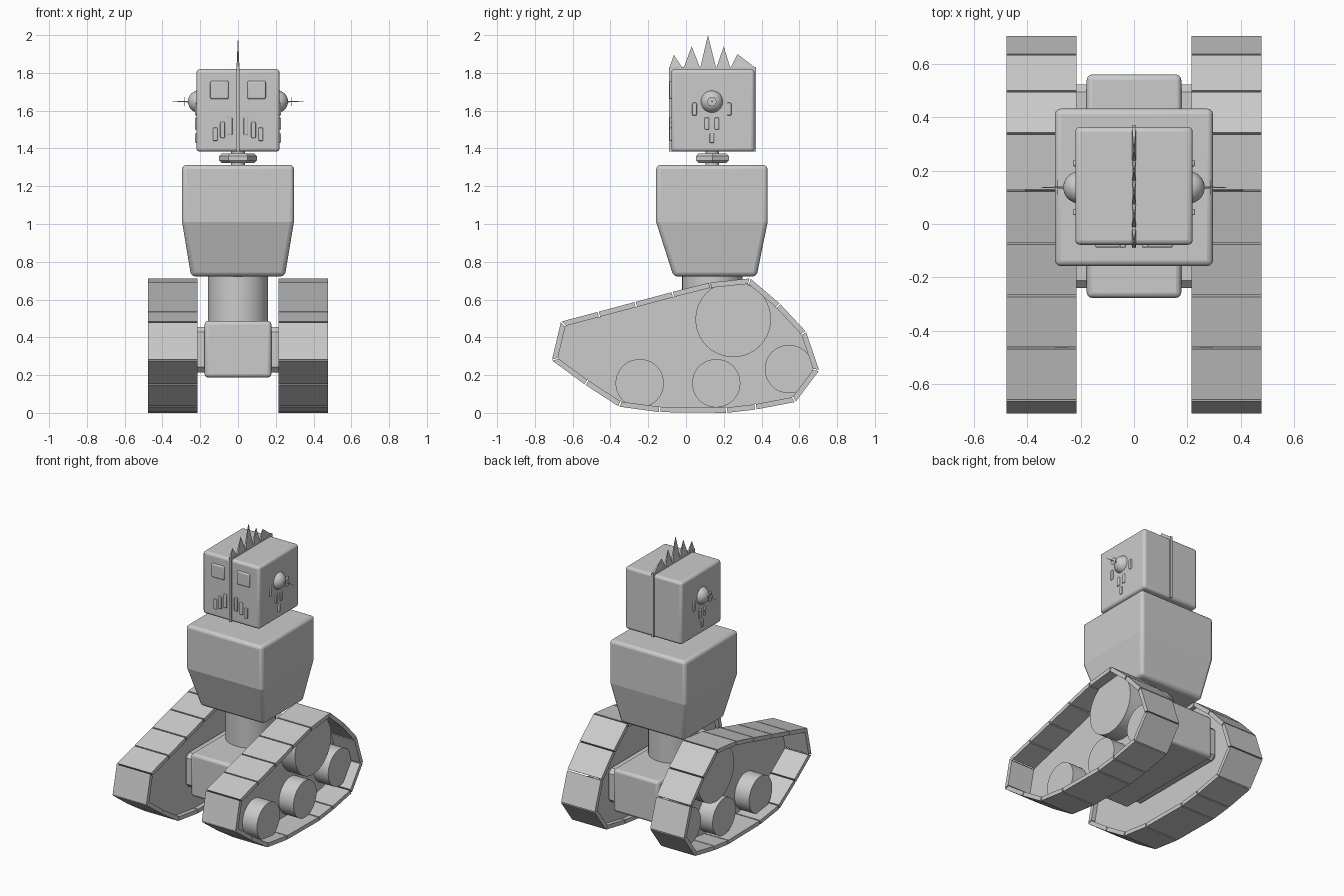
import bpy, bmesh, math
from mathutils import Vector, Matrix

if "Cube" in bpy.data.objects:
    bpy.data.objects.remove(bpy.data.objects["Cube"])

CY = 0.14  # centre line of the upper body in y


def finish(name, bm, bevel=0, segs=3, mirror=False, smooth=True):
    bmesh.ops.recalc_face_normals(bm, faces=bm.faces)
    me = bpy.data.meshes.new(name)
    bm.to_mesh(me)
    bm.free()
    ob = bpy.data.objects.new(name, me)
    bpy.context.collection.objects.link(ob)
    if bevel:
        m = ob.modifiers.new("bevel", 'BEVEL')
        m.width, m.segments, m.limit_method = bevel, segs, 'ANGLE'
        m.angle_limit = math.radians(30)
    if mirror:
        ob.modifiers.new("mirror", 'MIRROR')
    if smooth:
        bpy.ops.object.select_all(action='DESELECT')
        ob.select_set(True)
        bpy.context.view_layer.objects.active = ob
        bpy.ops.object.shade_smooth_by_angle(angle=math.radians(32))
    return ob


def add_loft(bm, rings):
    """Joins matching rings of points and caps both ends."""
    rows = [[bm.verts.new(p) for p in r] for r in rings]
    n = len(rows[0])
    for a, b in zip(rows, rows[1:]):
        for i in range(n):
            bm.faces.new((a[i], a[(i + 1) % n], b[(i + 1) % n], b[i]))
    bm.faces.new(rows[0])
    bm.faces.new(rows[-1])


def add_box(bm, x, y, z):
    add_loft(bm, [[(x[0], y[0], k), (x[1], y[0], k), (x[1], y[1], k), (x[0], y[1], k)] for k in z])


def box(name, x, y, z, **kw):
    bm = bmesh.new()
    add_box(bm, x, y, z)
    return finish(name, bm, **kw)


def add_prism(bm, profile, x0, x1):
    add_loft(bm, [[(x, y, z) for y, z in profile] for x in (x0, x1)])


def add_cyl(bm, x0, x1, y, z, r0, r1, n):
    """Cylinder or cone lying along x."""
    m = Matrix.Translation(((x0 + x1) / 2, y, z)) @ Matrix.Rotation(math.pi / 2, 4, 'Y')
    bmesh.ops.create_cone(bm, cap_ends=True, segments=n, radius1=r0, radius2=r1, depth=x1 - x0, matrix=m)


def upright(name, levels, n):
    """Turned part around the body axis from (radius, z) levels."""
    bm = bmesh.new()
    turn = [2 * math.pi * i / n for i in range(n)]
    add_loft(bm, [[(r * math.cos(t), CY + r * math.sin(t), z) for t in turn] for r, z in levels])
    return finish(name, bm, smooth=n > 8)


def inset(pts, d):
    """Mitred inward offset of a counter-clockwise polygon."""
    out = []
    for i, p in enumerate(pts):
        a = (p - pts[i - 1]).normalized()
        b = (pts[(i + 1) % len(pts)] - p).normalized()
        na, nb = Vector((-a.y, a.x)), Vector((-b.y, b.x))
        out.append(p + (na + nb) * (d / (1 + na.dot(nb))))
    return out


# Track plates around the side outline (y, z)
outline = [Vector(p) for p in [
    (-0.355, 0.033), (-0.14, 0.004), (0.215, 0.0), (0.37, 0.018), (0.58, 0.058), (0.705, 0.225),
    (0.635, 0.43), (0.497, 0.578), (0.34, 0.712), (0.125, 0.69), (-0.073, 0.64), (-0.27, 0.587),
    (-0.465, 0.535), (-0.662, 0.483), (-0.71, 0.278), (-0.535, 0.15)]]
inner = inset(outline, 0.028)
bm = bmesh.new()
for i in range(len(outline)):
    j = (i + 1) % len(outline)
    a, b, c, d = outline[i], outline[j], inner[j], inner[i]
    g = (b - a).normalized() * 0.004
    add_prism(bm, [a + g, b - g, c - g, d + g], 0.215, 0.477)
finish("track_plates", bm, mirror=True, smooth=False)

# Thin recessed track side wall
bm = bmesh.new()
add_prism(bm, inner, 0.245, 0.295)
finish("track_wall", bm, mirror=True, smooth=False)

# Road wheels and drive wheel
bm = bmesh.new()
for y, z, r in [(0.25, 0.495, 0.2), (-0.245, 0.157, 0.128), (0.16, 0.157, 0.128), (0.545, 0.232, 0.128)]:
    add_cyl(bm, 0.28, 0.408, y, z, r, r, 40)
finish("wheels", bm, mirror=True)

# Chassis and waist
box("chassis", (-0.177, 0.177), (-0.277, 0.56), (0.187, 0.487), bevel=0.02)
box("chassis_side_mount", (-0.26, 0.26), (-0.24, 0.523), (0.215, 0.455), bevel=0.028, segs=1, smooth=False)
upright("waist", [(0.16, 0.47), (0.16, 0.75)], 40)

# Torso tapering below a crisp fold
bm = bmesh.new()
rings = []
for z, hx, y0, y1 in [(0.722, 0.248, -0.066, 0.374), (1.01, 0.296, -0.158, 0.432), (1.312, 0.296, -0.158, 0.432)]:
    rings.append([(-hx, y0, z), (hx, y0, z), (hx, y1, z), (-hx, y1, z)])
add_loft(bm, rings)
for e in bm.edges:
    if all(abs(v.co.z - 1.01) < 0.001 for v in e.verts):
        e.smooth = False
finish("torso", bm, bevel=0.022)

# Neck with chamfered hexagonal nut
upright("neck", [(0.036, 1.29), (0.036, 1.40)], 24)
upright("neck_nut", [(0.085, 1.323), (0.1, 1.337), (0.1, 1.36), (0.085, 1.374)], 6)

# Head
box("head", (-0.22, 0.22), (-0.078, 0.363), (1.383, 1.82), bevel=0.018)

# Eyes and mouth bars
box("eye", (0.05, 0.147), (-0.088, -0.06), (1.662, 1.757), bevel=0.008, mirror=True)
bm = bmesh.new()
for x, z0, z1 in [(0.042, 1.47, 1.565), (0.082, 1.455, 1.54), (0.12, 1.44, 1.51)]:
    add_box(bm, (x - 0.012, x + 0.012), (-0.088, -0.06), (z0, z1))
finish("mouth_bars", bm, bevel=0.005, mirror=True)

# Raised bars below the ears
bm = bmesh.new()
for y, z0, z1 in [(0.045, 1.575, 1.642), (0.228, 1.575, 1.642), (0.11, 1.5, 1.563), (0.163, 1.5, 1.563), (0.137, 1.43, 1.48)]:
    add_box(bm, (0.2, 0.228), (y - 0.012, y + 0.012), (z0, z1))
finish("side_bars", bm, bevel=0.005, mirror=True)

# Ear domes with spiked antennae
bm = bmesh.new()
bmesh.ops.create_uvsphere(bm, u_segments=32, v_segments=16, radius=0.06,
                          matrix=Matrix.Translation((0.205, 0.137, 1.648)))
finish("ear_dome", bm, mirror=True)
bm = bmesh.new()
add_cyl(bm, 0.255, 0.348, 0.137, 1.648, 0.004, 0.001, 8)
add_cyl(bm, 0.284, 0.287, 0.137, 1.648, 0.027, 0.027, 6)
finish("ear_antenna", bm, mirror=True, smooth=False)

# Crest: strip wrapped around the head with spikes thinning to points
W = 0.008
bm = bmesh.new()
add_box(bm, (-W, W), (-0.09, -0.07), (1.385, 1.83))
add_box(bm, (-W, W), (0.35, 0.37), (1.385, 1.83))
add_box(bm, (-W, W), (-0.09, 0.37), (1.81, 1.832))
valleys = [(-0.09, 1.83), (-0.015, 1.83), (0.075, 1.835), (0.16, 1.835), (0.235, 1.835), (0.37, 1.835)]
peaks = [(-0.065, 1.895), (0.03, 1.94), (0.116, 2.0), (0.2, 1.94), (0.272, 1.9)]
for (y0, z0), (y1, z1), (py, pz) in zip(valleys, valleys[1:], peaks):
    base = [(-W, y0, z0 - .01), (W, y0, z0 - .01), (W, y1, z1 - .01), (-W, y1, z1 - .01)]
    v = [bm.verts.new(p) for p in base]
    tip = bm.verts.new((0, py, pz))
    for k in range(4):
        bm.faces.new((v[k], v[(k + 1) % 4], tip))
    bm.faces.new(v)
finish("head_crest", bm, smooth=False)
